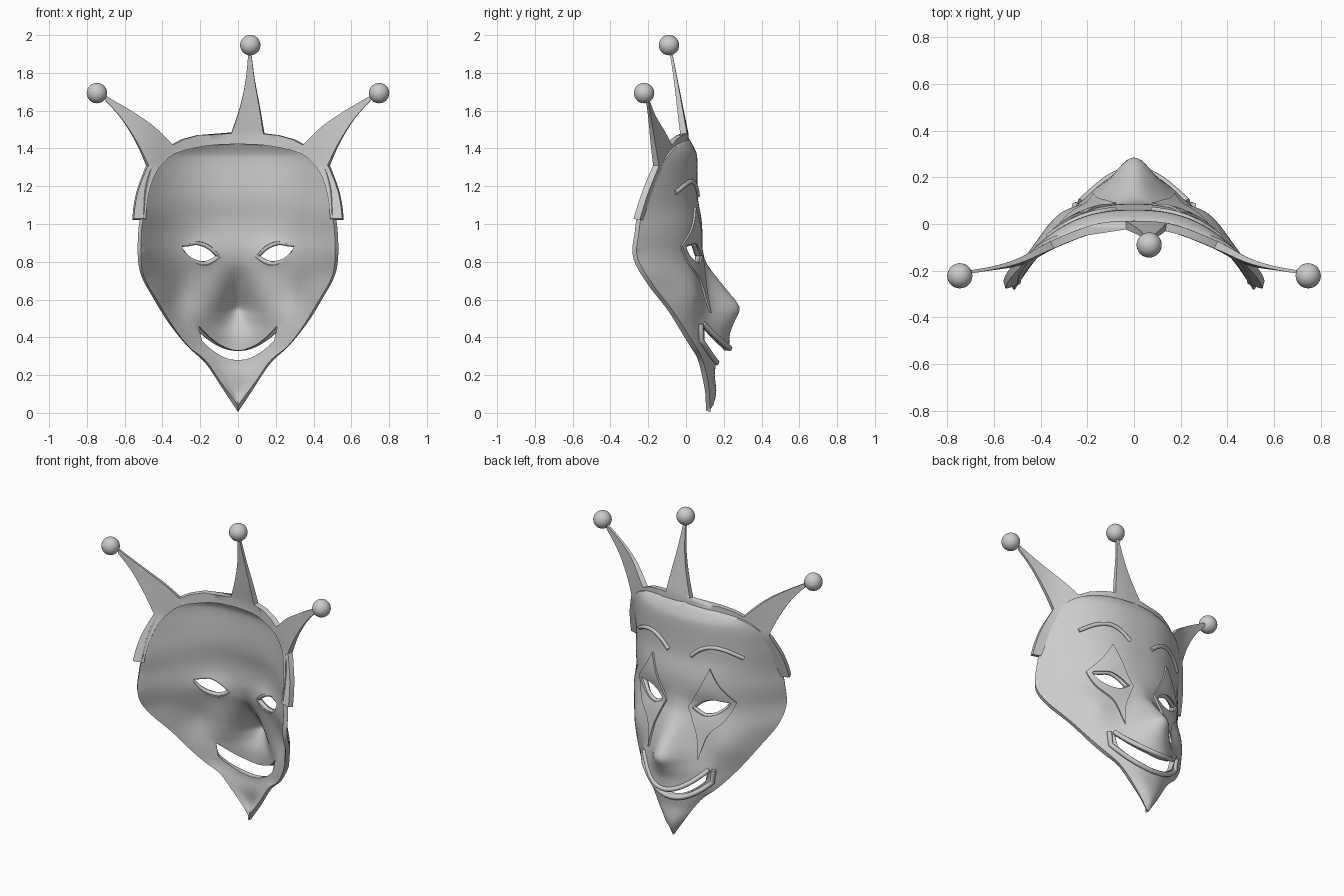
import bpy, bmesh, math
from mathutils import Vector
from mathutils.geometry import delaunay_2d_cdt

if "Cube" in bpy.data.objects:
    bpy.data.objects.remove(bpy.data.objects["Cube"])


def lerp(table, v):
    if v <= table[0][0]:
        return table[0][1]
    for (a, p), (b, q) in zip(table, table[1:]):
        if v <= b:
            return p + (q - p) * (v - a) / max(b - a, 1e-6)
    return table[-1][1]


def smooth(a, b, v):
    u = max(0, min(1, (v - a) / (b - a)))
    return u * u * (3 - 2 * u)


def spline(pts, n=6):
    """Catmull-Rom through 2D points."""
    P = [Vector(p) for p in [pts[0]] + pts + [pts[-1]]]
    out = []
    for a, b, c, d in zip(P, P[1:], P[2:], P[3:]):
        for i in range(n):
            t = i / n
            out.append(0.5 * (2 * b + (c - a) * t + (2 * a - 5 * b + 4 * c - d) * t * t
                              + (3 * b - a - 3 * c + d) * t ** 3))
    return [tuple(p) for p in out] + [pts[-1]]


def inside(x, z, poly):
    hit = False
    for (a, b), (c, d) in zip(poly, poly[1:] + poly[:1]):
        if (b > z) != (d > z) and x < a + (c - a) * (z - b) / (d - b):
            hit = not hit
    return hit


def finish(ob):
    bpy.ops.object.select_all(action='DESELECT')
    ob.select_set(True)
    bpy.context.view_layer.objects.active = ob
    bpy.ops.object.shade_smooth_by_angle(angle=math.radians(40))


def plate(name, outline, holes, height, thick, step, lift=0.0):
    """Solid sheet: an outline with holes in XZ, bent to y = height(x, z)."""
    loops = [outline] + holes
    pts, edges = [], []
    for lp in loops:
        k = len(pts)
        pts += lp
        edges += [(k + i, k + (i + 1) % len(lp)) for i in range(len(lp))]
    rim = list(pts)
    ok = lambda x, z: inside(x, z, outline) and not any(inside(x, z, h) for h in holes)
    for j in range(int(2 / step)):
        for i in range(-int(0.8 / step), int(0.8 / step) + 1):
            x, z = (i + 0.5 * (j % 2)) * step, j * step
            if ok(x, z) and all((x - a) ** 2 + (z - b) ** 2 > 0.3 * step * step for a, b in rim):
                pts.append((x, z))
    V, _, F, *_ = delaunay_2d_cdt([Vector(p) for p in pts], edges, [], 0, 1e-5)
    bm = bmesh.new()
    front, back = [], []
    h = 0.01
    for x, z in V:
        n = Vector((height(x - h, z) - height(x + h, z), 2 * h,
                    height(x, z - h) - height(x, z + h))).normalized()
        p = Vector((x, height(x, z), z)) + n * lift
        front.append(bm.verts.new(p))
        back.append(bm.verts.new(p - n * thick(x, z)))
    used = {}
    for f in F:
        c = sum((V[i] for i in f), Vector((0, 0))) / len(f)
        if not ok(*c):
            continue
        bm.faces.new([front[i] for i in f])
        bm.faces.new([back[i] for i in reversed(f)])
        for e in zip(f, list(f[1:]) + [f[0]]):
            used.setdefault(tuple(sorted(e)), []).append(e)
    for e in used.values():
        if len(e) == 1:
            a, b = e[0]
            bm.faces.new((front[b], front[a], back[a], back[b]))
    bmesh.ops.delete(bm, geom=[v for v in bm.verts if not v.link_faces], context='VERTS')
    bmesh.ops.recalc_face_normals(bm, faces=bm.faces)
    me = bpy.data.meshes.new(name)
    bm.to_mesh(me)
    bm.free()
    ob = bpy.data.objects.new(name, me)
    bpy.context.collection.objects.link(ob)
    finish(ob)


def tube(name, pts, r, lift, closed=False):
    """Raised bead following the face surface."""
    cu = bpy.data.curves.new(name, 'CURVE')
    cu.dimensions, cu.bevel_depth, cu.bevel_resolution, cu.use_fill_caps = '3D', r, 2, True
    s = cu.splines.new('POLY')
    s.points.add(len(pts) - 1)
    for p, (x, z) in zip(s.points, pts):
        p.co = (x, face(x, z) + lift, z, 1)
    s.use_cyclic_u = closed
    bpy.context.collection.objects.link(bpy.data.objects.new(name, cu))


# Face surface: rim depth, centre depth, half width, plus nose and cheeks
half = spline([(0, 0.005), (0.07, 0.11), (0.17, 0.26), (0.27, 0.355), (0.37, 0.48), (0.45, 0.61),
               (0.51, 0.72), (0.53, 0.82), (0.528, 0.96), (0.515, 1.06), (0.5, 1.2), (0.455, 1.315),
               (0.365, 1.395), (0.2, 1.44), (0, 1.455)], 5)
WIDTH = [(z, x) for x, z in half]
EDGE = spline([(0, .125), (.1, .125), (.2, .11), (.3, .08), (.4, .02), (.5, -.05), (.6, -.12),
               (.7, -.19), (.83, -.26), (.95, -.25), (1.05, -.235), (1.2, -.19), (1.3, -.14),
               (1.4, -.06), (1.455, .01)], 4)
MID = spline([(0, .13), (.1, .16), (.2, .152), (.28, .158), (.4, .14), (.6, .12), (.8, .09),
              (1, .085), (1.12, .065), (1.2, .06), (1.35, .06), (1.4, .045), (1.455, .015)], 4)
NOSE = spline([(.33, .08), (.42, .095), (.5, .135), (.56, .16), (.65, .105), (.72, .06),
               (.8, .015), (.88, 0)], 3)
NOSE_W = spline([(.35, .2), (.45, .16), (.56, .11), (.8, .07)], 3)


def face(x, z):
    t = min(1, abs(x) / max(lerp(WIDTH, z), 0.01))
    e, m = lerp(EDGE, z), lerp(MID, z)
    y = e + (m - e) * (1 - t ** 2.5)
    zm = 0.304 + 0.126 * (x / 0.22) ** 2
    y += lerp(NOSE, z) * math.exp(-(x / lerp(NOSE_W, z)) ** 2) * smooth(zm - .02, zm + .02, z)
    y += 0.03 * math.exp(-((abs(x) - .33) / .09) ** 2 - ((z - .62) / .12) ** 2)
    return y - 0.02 * math.exp(-((abs(x) - .19) / .1) ** 2 - ((z - .85) / .06) ** 2)


def mirror(pts, s):
    return [(s * x, z) for x, z in pts]


eye = spline([(.10, .83), (.15, .875), (.21, .9), (.26, .895), (.31, .883), (.28, .835),
              (.235, .802), (.18, .79), (.135, .805), (.10, .83)], 4)[:-1]
xs = [-.22 + .44 * i / 28 for i in range(29)]
upper = [(x, .33 + .13 * (x / .22) ** 2) for x in xs]
lower = [(x, .278 + .122 * (x / .22) ** 2) for x in xs]
mouth = upper + [(.228, .45)] + lower[-2:0:-1] + [(-.228, .45)]
outline = half + [(-x, z) for x, z in half[-2:0:-1]]

plate("mask_face", outline, [eye, mirror(eye, -1), mouth], face, lambda x, z: 0.028, 0.02)

# Eye patches, eye rims and eyebrows
dia = (spline([(.2, 1.09), (.26, .985), (.34, .885)], 5)[:-1]
       + spline([(.34, .885), (.29, .77), (.21, .68), (.17, .53)], 5)[:-1]
       + spline([(.17, .53), (.15, .66), (.115, .75), (.075, .835)], 5)[:-1]
       + spline([(.075, .835), (.145, .96), (.2, 1.09)], 5)[:-1])
brow = spline([(.08, 1.15), (.14, 1.2), (.21, 1.225), (.29, 1.21), (.37, 1.165)], 5)
for s, side in ((1, "right"), (-1, "left")):
    plate("eye_patch_" + side, mirror(dia, s), [mirror(eye, s)], face,
          lambda x, z: 0.02, 0.02, 0.011)
    tube("eye_rim_" + side, mirror(eye, s), 0.013, -0.012, True)
    tube("eyebrow_" + side, mirror(brow, s), 0.012, 0.003)

# Lips
tube("upper_lip", [(x * 1.04, z + .012) for x, z in upper], 0.015, 0.0)
low = [(x * 1.1, z - .012) for x, z in lower]
tube("lower_lip", [(-.252, .47)] + low + [(.252, .47)], 0.015, 0.004)

# Crown band with three spikes
BEND = spline([(0, -.002), (.1, -.005), (.2, -.025), (.36, -.09), (.49, -.16), (.6, -.195),
               (.73, -.218)], 4)


def crown(x, z):
    y = lerp(BEND, abs(x)) + 0.015 - 0.27 * max(0, 1.3 - z)
    return y - (0.2 * max(0, z - 1.48) if abs(x) < 0.2 else 0)


def crown_thick(x, z):
    return 0.036 - 0.022 * smooth(.5, .95, math.hypot(x, z - .95))


arm = (spline([(.56, 1.02), (.552, 1.1), (.532, 1.19), (.487, 1.31)], 4)[:-1]
       + spline([(.487, 1.31), (.54, 1.43), (.62, 1.56), (.72, 1.67)], 4)[:-1]
       + spline([(.705, 1.68), (.57, 1.6), (.46, 1.52), (.358, 1.418)], 4)[:-1]
       + [(.358, 1.418), (.3, 1.448), (.22, 1.47)])
centre = (spline([(.14, 1.48), (.12, 1.6), (.09, 1.76), (.07, 1.91)], 4)
          + spline([(.055, 1.91), (.04, 1.76), (.01, 1.62), (-.035, 1.485)], 4))
inner = spline([(.5, 1.02), (.495, 1.1), (.475, 1.2), (.432, 1.295), (.35, 1.372), (.2, 1.41),
                (.1, 1.42)], 3)
band = (arm + centre + mirror(arm[::-1], -1) + mirror(inner, -1) + [(0, 1.424)] + inner[::-1])
plate("crown", band, [], crown, crown_thick, 0.03)

# Balls on the spike tips
for i, c in enumerate([(-.747, -.222, 1.693), (.065, -.09, 1.947), (.747, -.222, 1.693)]):
    bpy.ops.mesh.primitive_uv_sphere_add(segments=32, ring_count=16, radius=0.054, location=c)
    ob = bpy.context.object
    ob.name = "ball_%d" % (i + 1)
    finish(ob)
